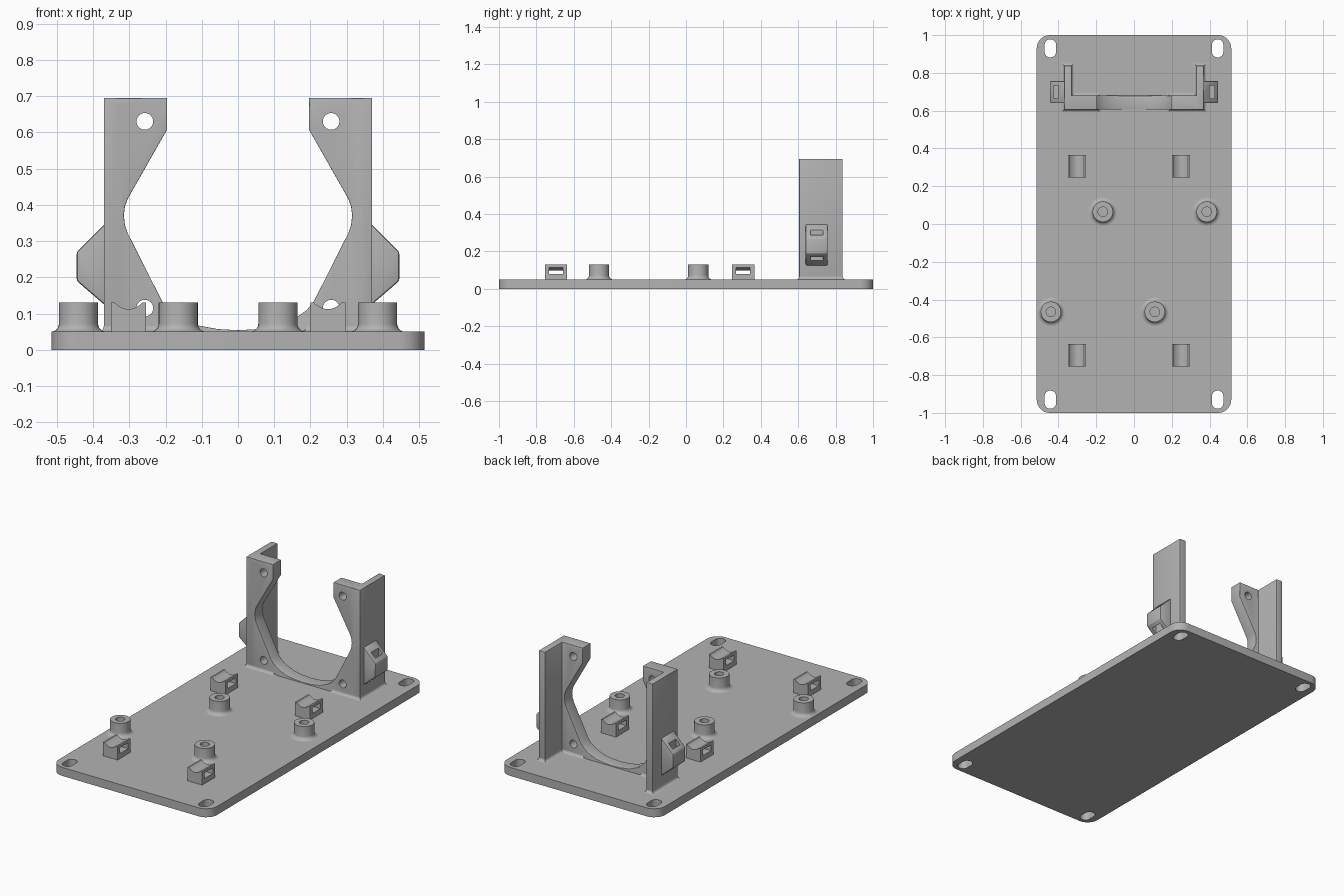
import bpy, bmesh
from math import cos, sin, pi, radians

if "Cube" in bpy.data.objects:
    bpy.data.objects.remove(bpy.data.objects["Cube"])

grey = bpy.data.materials.new("plain grey")
grey.use_nodes = True
COLOUR = (0.45, 0.45, 0.45, 1)
grey.diffuse_color = COLOUR
grey.node_tree.nodes["Principled BSDF"].inputs["Base Color"].default_value = COLOUR

PLATE_TOP = 0.05


def loft(name, rings):
    """Skin a stack of equal-length point rings and cap both ends."""
    bm = bmesh.new()
    rows = [[bm.verts.new(p) for p in ring] for ring in rings]
    n = len(rows[0])
    for a, b in zip(rows, rows[1:]):
        for i in range(n):
            j = (i + 1) % n
            bm.faces.new((a[i], a[j], b[j], b[i]))
    bm.faces.new(rows[0][::-1])
    bm.faces.new(rows[-1])
    bmesh.ops.recalc_face_normals(bm, faces=bm.faces)
    mesh = bpy.data.meshes.new(name)
    bm.to_mesh(mesh)
    bm.free()
    mesh.materials.append(grey)
    ob = bpy.data.objects.new(name, mesh)
    bpy.context.collection.objects.link(ob)
    return ob


def prism(name, pts, axis, lo, hi):
    """Extrude a 2D outline along an axis."""
    place = {"x": lambda u, v, t: (t, u, v),
             "y": lambda u, v, t: (u, t, v),
             "z": lambda u, v, t: (u, v, t)}[axis]
    return loft(name, [[place(u, v, t) for u, v in pts] for t in (lo, hi)])


def rounded(cx, cy, hx, hy, r, steps=8):
    pts = []
    for k, (sx, sy) in enumerate(((1, 1), (-1, 1), (-1, -1), (1, -1))):
        for i in range(steps + 1):
            a = (k + i / steps) * pi / 2
            pts.append((cx + sx * (hx - r) + r * cos(a), cy + sy * (hy - r) + r * sin(a)))
    return pts


def circle(cx, cy, r, n=32):
    return [(cx + r * cos(2 * pi * i / n), cy + r * sin(2 * pi * i / n)) for i in range(n)]


def rect(x0, x1, y0, y1):
    return [(x0, y0), (x1, y0), (x1, y1), (x0, y1)]


def apply(ob, mod):
    bpy.ops.object.select_all(action="DESELECT")
    bpy.context.view_layer.objects.active = ob
    ob.select_set(True)
    bpy.ops.object.modifier_apply(modifier=mod.name)


def combine(ob, other, operation="DIFFERENCE"):
    mod = ob.modifiers.new("combine", "BOOLEAN")
    mod.operation, mod.object, mod.solver = operation, other, "EXACT"
    apply(ob, mod)
    bpy.data.objects.remove(other)


def bevel(ob, width, segments=3):
    mod = ob.modifiers.new("bevel", "BEVEL")
    mod.width, mod.segments, mod.limit_method = width, segments, "ANGLE"
    mod.angle_limit = radians(35)
    apply(ob, mod)


# Base plate with a slot in each corner
plate = prism("base_plate", rounded(0, 0, 0.515, 1, 0.07), "z", 0, PLATE_TOP)
for sx in (-1, 1):
    for sy in (-1, 1):
        slot = rounded(sx * 0.443, sy * 0.93, 0.03, 0.048, 0.029)
        combine(plate, prism("slot_cutter", slot, "z", -0.1, 0.2))

# Hollow standoffs with a filleted foot
FILLET = 0.022
foot = [(0.054 + FILLET * (1 - sin(a)), PLATE_TOP + FILLET * (1 - cos(a)))
        for a in (i * pi / 12 for i in range(7))]
standoff_profile = foot + [(0.054, 0.13), (0.025, 0.13), (0.025, 0.052)]
for i, (x, y) in enumerate(((-0.165, 0.065), (0.385, 0.065), (-0.44, -0.465), (0.11, -0.465))):
    loft(f"standoff_{i + 1}",
         [[(u, v, z) for u, v in circle(x, y, r)] for r, z in standoff_profile])

# Saddle-topped cable tie anchors, each with a curved tunnel
HALF = 0.048


def dip(z):
    steps = [HALF * (i / 6 - 1) for i in range(13)]
    return [(u, z - 0.018 * (1 - (u / HALF) ** 2)) for u in steps]


for i, (x, y) in enumerate(((-0.302, 0.305), (0.248, 0.305), (-0.302, -0.695), (0.248, -0.695))):
    saddle = [(-HALF, 0.045)] + [(-HALF, 0.13)] + [
        (u * 0.8, z) for u, z in dip(0.13)] + [(HALF, 0.13), (HALF, 0.045)]
    anchor = prism(f"tie_anchor_{i + 1}", [(x + u, z) for u, z in saddle], "y", y - 0.06, y + 0.06)
    tunnel = [(u * 1.1, z) for u, z in dip(0.117)] + [(HALF * 1.1, 0.08), (-HALF * 1.1, 0.08)]
    combine(anchor, prism("tunnel_cutter", [(x + u, z) for u, z in tunnel],
                          "y", y - 0.038, y + 0.038))

# Upright bracket: front panel with a waisted opening, plus two side walls
opening = [(0.196, 0.695), (0.196, 0.607), (0.305, 0.415), (0.312, 0.395), (0.315, 0.37),
           (0.312, 0.345), (0.305, 0.323), (0.21, 0.135), (0.19, 0.11), (0.16, 0.088),
           (0.11, 0.067), (0.055, 0.057), (0, 0.054)]
half = [(0.37, 0.03), (0.37, 0.695)] + opening
outline = half + [(-x, z) for x, z in half[-2::-1]]
bracket = prism("bracket", outline, "y", 0.605, 0.68)
for s in (-1, 1):
    xs = sorted((s * 0.33, s * 0.37))
    combine(bracket, prism("side_wall", rect(*xs, 0.605, 0.838), "z", 0.03, 0.695), "UNION")
bevel(bracket, 0.008)
for s in (-1, 1):
    for z in (0.115, 0.63):
        combine(bracket, prism("screw_cutter", circle(s * 0.257, z, 0.023), "y", 0.5, 0.8))

# Filleted feet where the bracket meets the plate
R = 0.016
for s, side in ((-1, "right"), (1, "left")):
    for part, (a, b, y0, y1) in {"wall": (0.33, 0.37, 0.605, 0.838),
                                 "panel": (0.19, 0.37, 0.605, 0.68)}.items():
        rings = []
        for k in range(6):
            t = k * pi / 10
            g, z = R * (1 - sin(t)), PLATE_TOP + R * (1 - cos(t))
            x0, x1 = sorted((s * (a - g), s * (b + g)))
            rings.append([(x, y, z) for x, y in rect(x0, x1, y0 - g, y1 + g)])
        loft(f"{side}_{part}_foot", rings)

    # Chamfered cable tie loop on the outside of each side wall
    shape = [(0.36, 0.355), (0.445, 0.27), (0.445, 0.19), (0.36, 0.117)]
    loop = prism(f"{side}_tie_loop", [(s * x, z) for x, z in shape], "y", 0.64, 0.757)
    bevel(loop, 0.006, 2)
    xs = sorted((s * 0.4, s * 0.427))
    combine(loop, prism("loop_cutter", rect(*xs, 0.665, 0.733), "z", 0.06, 0.5))

# Smooth rounded surfaces, crisp edges
for ob in bpy.context.scene.objects:
    if ob.type == "MESH" and ob.data.materials and ob.data.materials[0] == grey:
        bpy.ops.object.select_all(action="DESELECT")
        bpy.context.view_layer.objects.active = ob
        ob.select_set(True)
        bpy.ops.object.shade_smooth_by_angle(angle=radians(30))
